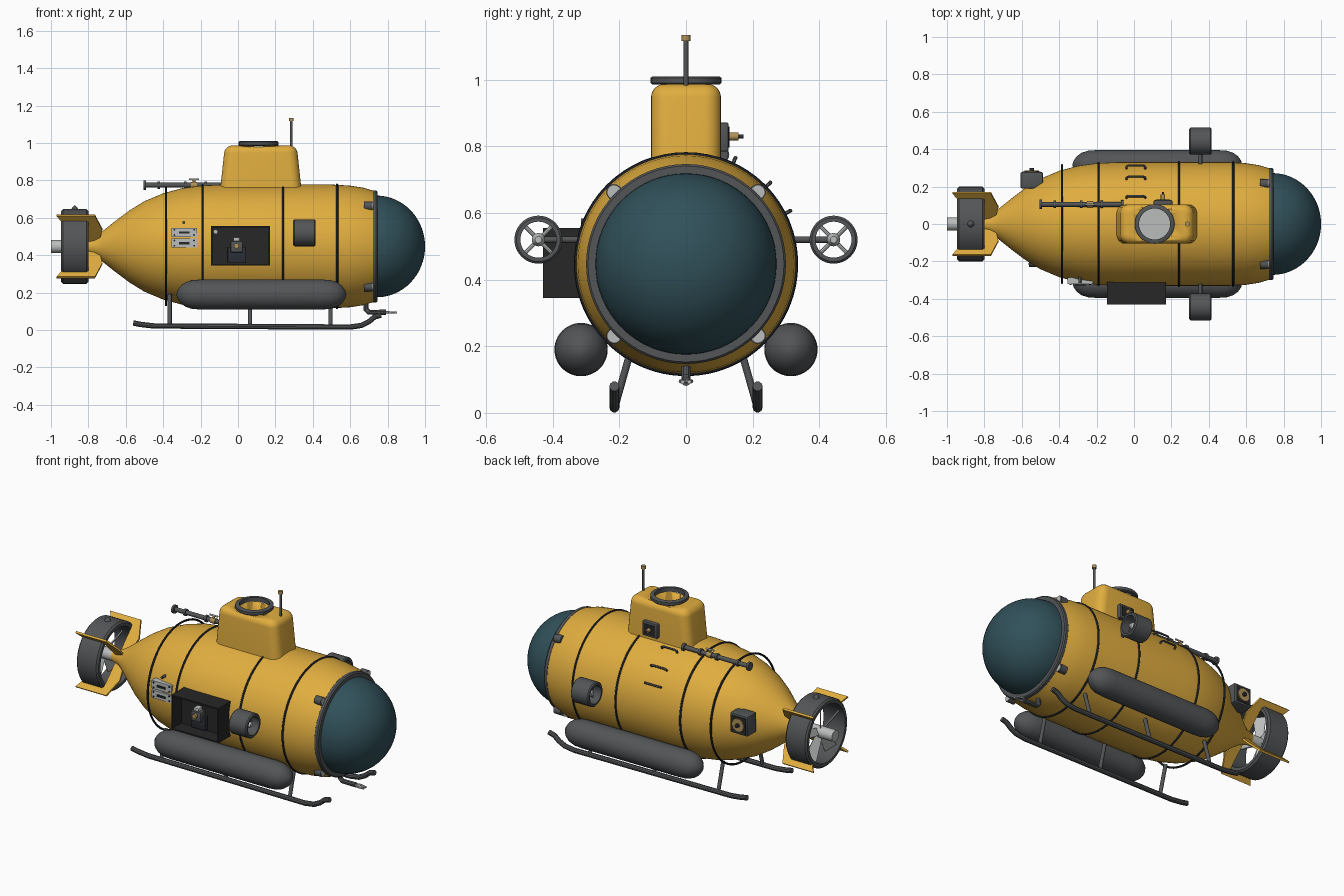
import bpy, bmesh
from math import sin, cos, pi, radians
from mathutils import Vector, Matrix

if "Cube" in bpy.data.objects:
    bpy.data.objects.remove(bpy.data.objects["Cube"])

X, Y, Z = Vector((1, 0, 0)), Vector((0, 1, 0)), Vector((0, 0, 1))
AXIS = 0.447  # height of the hull centre line


def material(name, r, g, b):
    m = bpy.data.materials.new(name)
    m.use_nodes = True
    m.diffuse_color = (r, g, b, 1)
    m.node_tree.nodes["Principled BSDF"].inputs["Base Color"].default_value = (r, g, b, 1)
    return m


yellow = material("yellow paint", 0.75, 0.42, 0.05)
teal = material("teal glass", 0.03, 0.08, 0.1)
grey = material("dark grey metal", 0.085, 0.09, 0.095)
navy = material("navy rubber", 0.025, 0.03, 0.04)
black = material("black box", 0.02, 0.02, 0.02)
light = material("light grey metal", 0.5, 0.51, 0.51)
brass = material("brass", 0.45, 0.29, 0.1)


def finish(name, bm, mat, smooth=True):
    bmesh.ops.remove_doubles(bm, verts=bm.verts, dist=1e-5)
    bmesh.ops.recalc_face_normals(bm, faces=bm.faces)
    mesh = bpy.data.meshes.new(name)
    bm.to_mesh(mesh)
    bm.free()
    return place(name, mesh, mat, smooth)


def place(name, mesh, mat, smooth=True):
    ob = bpy.data.objects.new(name, mesh)
    mesh.materials.clear()
    mesh.materials.append(mat)
    bpy.context.collection.objects.link(ob)
    if smooth:
        bpy.ops.object.select_all(action='DESELECT')
        ob.select_set(True)
        bpy.context.view_layer.objects.active = ob
        bpy.ops.object.shade_smooth_by_angle(angle=radians(35))
    return ob


def lathe(name, profile, mat, origin=(0, 0, 0), axis=X, n=32, closed=False):
    """Turn (distance, radius) points about an axis."""
    bm = bmesh.new()
    rot = axis.to_track_quat('Z', 'Y')
    rings = [[bm.verts.new(Vector(origin) + rot @ Vector((r * cos(2 * pi * i / n), r * sin(2 * pi * i / n), t)))
              for i in range(n)] for t, r in profile]
    pairs = list(zip(rings, rings[1:]))
    if closed:
        pairs.append((rings[-1], rings[0]))
    else:
        for k in (0, -1):
            if profile[k][1] > 0:
                bm.faces.new(rings[k])
    for a, b in pairs:
        for i in range(n):
            j = (i + 1) % n
            bm.faces.new((a[i], a[j], b[j], b[i]))
    bmesh.ops.dissolve_degenerate(bm, dist=1e-6, edges=bm.edges)
    return finish(name, bm, mat)


def rod(name, a, b, r, mat, n=16):
    d = Vector(b) - Vector(a)
    return lathe(name, [(0, r), (d.length, r)], mat, a, d.normalized(), n)


def band(name, x, r, tube, mat, axis=X, origin=None, n=64):
    """Round hoop about an axis."""
    ring = [(tube * cos(a * pi / 5), r + tube * sin(a * pi / 5)) for a in range(10)]
    return lathe(name, ring, mat, origin or (x, 0, AXIS), axis, n, True)


def duct(name, origin, length, r, inner, mat):
    h, c = length / 2, (r - inner) * 0.35
    return lathe(name, [(-h, inner), (-h, r - c), (c - h, r), (h - c, r), (h, r - c), (h, inner)],
                 mat, origin, X, 48, True)


def box(name, lo, hi, mat, bevel=0.0):
    bm = bmesh.new()
    bmesh.ops.create_cube(bm, size=1)
    lo, hi = Vector(lo), Vector(hi)
    for v in bm.verts:
        v.co = (lo + hi) / 2 + v.co * (hi - lo)
    if bevel:
        bmesh.ops.bevel(bm, geom=bm.edges[:], offset=bevel, segments=2, affect='EDGES', profile=0.5)
    return finish(name, bm, mat, bevel > 0)


def tube(name, points, r, mat):
    """Bent pipe through a few points."""
    cu = bpy.data.curves.new(name, 'CURVE')
    cu.dimensions, cu.bevel_depth, cu.bevel_resolution, cu.use_fill_caps = '3D', r, 3, True
    sp = cu.splines.new('POLY')
    sp.points.add(len(points) - 1)
    for p, co in zip(sp.points, points):
        p.co = (*co, 1)
    tmp = bpy.data.objects.new(name, cu)
    mesh = bpy.data.meshes.new_from_object(tmp)
    bpy.data.objects.remove(tmp)
    return place(name, mesh, mat)


def radial(x, deg, r):
    """Point about the hull axis, angle measured from up towards +y."""
    return Vector((x, r * sin(radians(deg)), AXIS + r * cos(radians(deg))))


# Hull, window dome and its frame
lathe("hull", [(-0.84, 0.03), (-0.77, 0.05), (-0.72, 0.085), (-0.66, 0.133), (-0.58, 0.193), (-0.5, 0.242),
               (-0.4, 0.284), (-0.3, 0.311), (-0.2, 0.325), (-0.08, 0.331), (0.5, 0.331), (0.6, 0.325),
               (0.67, 0.314), (0.73, 0.296)], yellow, (0, 0, AXIS), X, 96)
lathe("window_dome", [(0.26 * sin(i * pi / 32), 0.272 * cos(i * pi / 32)) for i in range(17)],
      teal, (0.74, 0, AXIS), X, 64)
lathe("window_frame", [(0.715, 0.265), (0.715, 0.294), (0.722, 0.3), (0.738, 0.3), (0.745, 0.294), (0.745, 0.265)],
      grey, (0, 0, AXIS), X, 64, True)
for x, r in ((-0.385, 0.314), (-0.19, 0.327), (0.24, 0.331), (0.53, 0.33)):
    band("hull_band", x, r, 0.006, navy)
for deg in (45, 135, 225, 315):
    rod("lamp_body", radial(0.675, deg, 0.305), radial(0.72, deg, 0.305), 0.024, grey)
    rod("lamp_lens", radial(0.72, deg, 0.305), radial(0.724, deg, 0.305), 0.02, light)

# Conning tower with an open hatch
bm = bmesh.new()
bmesh.ops.create_cube(bm, size=1)
for v in bm.verts:
    half = 0.192 if v.co.z > 0 else 0.227
    v.co = Vector((0.122 + 2 * half * v.co.x, 0.21 * v.co.y, 0.987 if v.co.z > 0 else 0.66))
upright = [e for e in bm.edges if abs(e.verts[0].co.z - e.verts[1].co.z) > 0.1]
bmesh.ops.bevel(bm, geom=upright, offset=0.05, segments=6, affect='EDGES', profile=0.5)
rim = [e for e in bm.edges if min(v.co.z for v in e.verts) > 0.98]
bmesh.ops.bevel(bm, geom=rim, offset=0.04, segments=6, affect='EDGES', profile=0.5)
tower = finish("conning_tower", bm, yellow)
cutter = rod("hatch_cutter", (0.11, 0, 0.9), (0.11, 0, 1.1), 0.086, yellow, 48)
cutter.hide_render = True
cut = tower.modifiers.new("hatch", 'BOOLEAN')
cut.object, cut.solver = cutter, 'EXACT'
bpy.context.view_layer.objects.active = tower
bpy.ops.object.modifier_apply(modifier=cut.name)
bpy.data.objects.remove(cutter)
lathe("hatch_rim", [(0.985, 0.083), (0.985, 0.1), (0.99, 0.106), (1.006, 0.106), (1.01, 0.1), (1.01, 0.083)],
      grey, (0.11, 0, 0), Z, 48, True)
rod("hatch_floor", (0.11, 0, 0.9), (0.11, 0, 0.905), 0.0855, light, 48)
rod("antenna", (0.285, 0, 0.95), (0.285, 0, 1.12), 0.007, grey)
rod("antenna_cap", (0.285, 0, 1.117), (0.285, 0, 1.135), 0.013, brass)

# Instrument boxes on the left side
box("tower_box", (0.105, 0.095, 0.785), (0.205, 0.128, 0.872), grey, 0.006)
box("tower_box_face", (0.117, 0.126, 0.797), (0.193, 0.131, 0.86), black)
rod("tower_knob", (0.155, 0.128, 0.83), (0.155, 0.158, 0.83), 0.012, brass)
rod("tower_knob_tip", (0.155, 0.15, 0.83), (0.155, 0.172, 0.83), 0.006, navy)
box("tail_box", (-0.607, 0.19, 0.44), (-0.487, 0.278, 0.56), grey, 0.008)
box("tail_box_face", (-0.595, 0.274, 0.452), (-0.499, 0.281, 0.548), black)
rod("tail_dial", (-0.547, 0.278, 0.5), (-0.547, 0.286, 0.5), 0.038, brass, 24)
rod("tail_dial_knob", (-0.547, 0.28, 0.5), (-0.547, 0.3, 0.5), 0.012, navy)

# Climbing rungs
for deg in (25, 46, 63):
    tube("rung", [radial(-0.04, deg, 0.32), radial(-0.04, deg, 0.345), radial(-0.03, deg, 0.352),
                  radial(0.05, deg, 0.352), radial(0.06, deg, 0.345), radial(0.06, deg, 0.32)], 0.006, grey)

# Long spray pipe on the upper deck
rod("deck_pipe", (-0.505, 0.105, 0.775), (-0.06, 0.105, 0.775), 0.013, grey)
for x, r in ((-0.505, 0.025), (-0.43, 0.02), (-0.29, 0.02), (-0.18, 0.02), (-0.07, 0.022)):
    rod("pipe_collar", (x, 0.105, 0.775), (x + 0.014, 0.105, 0.775), r, grey)
rod("pipe_clamp", (-0.25, 0.105, 0.775), (-0.22, 0.105, 0.775), 0.017, brass)
rod("pipe_valve", (-0.235, 0.105, 0.775), (-0.235, 0.105, 0.805), 0.007, brass)
rod("pipe_valve_handle", (-0.262, 0.105, 0.806), (-0.208, 0.105, 0.806), 0.005, light)

# Open equipment box on the right side
for lo, hi in (((-0.145, -0.43, 0.345), (0.17, -0.24, 0.353)), ((-0.145, -0.43, 0.547), (0.17, -0.24, 0.555)),
               ((-0.145, -0.43, 0.353), (-0.137, -0.24, 0.547)), ((0.162, -0.43, 0.353), (0.17, -0.24, 0.547)),
               ((-0.137, -0.345, 0.353), (0.162, -0.335, 0.547))):
    box("equipment_box_wall", lo, hi, black)
box("equipment_mount", (-0.055, -0.37, 0.36), (0.04, -0.345, 0.445), navy, 0.004)
box("equipment_body", (-0.04, -0.395, 0.415), (0.025, -0.345, 0.475), grey, 0.006)
box("equipment_cap", (-0.025, -0.39, 0.475), (0.01, -0.35, 0.495), light, 0.003)
rod("equipment_knob", (-0.008, -0.395, 0.45), (-0.008, -0.41, 0.45), 0.014, brass)
rod("equipment_light", (-0.12, -0.345, 0.525), (-0.12, -0.352, 0.525), 0.01, light)

# Two switch plates behind the box
for z in (0.465, 0.522):
    box("switch_plate", (-0.355, -0.322, z - 0.024), (-0.22, -0.285, z + 0.024), light)
    box("switch_slot", (-0.315, -0.328, z - 0.007), (-0.26, -0.32, z + 0.005), black)
    for x in (-0.34, -0.235):
        for dz in (-0.014, 0.014):
            rod("plate_screw", (x, -0.32, z + dz), (x, -0.326, z + dz), 0.005, navy, 8)
rod("switch_knob", (-0.29, -0.27, 0.575), (-0.29, -0.315, 0.575), 0.008, grey)

# Mirrored parts: side thrusters, floats and skids
float_profile = [(-0.33, 0), (-0.322, 0.025), (-0.305, 0.048), (-0.28, 0.066), (-0.245, 0.077), (-0.2, 0.08)]
float_profile += [(0.25 - t, r) for t, r in reversed(float_profile)]
for s in (1, -1):
    duct("side_thruster", (0.355, s * 0.443, 0.52), 0.12, 0.072, 0.054, grey)
    rod("side_thruster_strut", (0.355, s * 0.3, 0.52), (0.355, s * 0.44, 0.52), 0.01, grey)
    lathe("side_thruster_hub", [(-0.04, 0.012), (-0.03, 0.02), (0.03, 0.02), (0.045, 0.01)], light,
          (0.355, s * 0.443, 0.52), X, 20)
    for k in range(4):
        tip = Vector((0, cos(k * pi / 2 + pi / 4), sin(k * pi / 2 + pi / 4))) * 0.056
        c = Vector((0.34, s * 0.443, 0.52))
        rod("side_thruster_blade", c, c + tip, 0.006, light, 8)
    lathe("float", float_profile, grey, (0, s * 0.315, 0.19), X, 48)
    tube("skid", [(-0.56, s * 0.215, 0.038), (-0.52, s * 0.215, 0.03), (-0.45, s * 0.215, 0.022),
                  (0.6, s * 0.215, 0.016), (0.66, s * 0.215, 0.025), (0.7, s * 0.215, 0.045),
                  (0.73, s * 0.215, 0.07), (0.765, s * 0.215, 0.08)], 0.015, grey)
    for x in (-0.365, 0.065, 0.495):
        rod("skid_strut", (x, s * 0.213, 0.02), (x, s * 0.165, 0.19), 0.011, grey)

# Gripper arm under the nose
tube("gripper_arm", [(0.685, 0, 0.18), (0.685, 0, 0.11), (0.7, 0, 0.095), (0.79, 0, 0.095)], 0.014, grey)
for s in (1, -1):
    tube("gripper_claw", [(0.785, 0, 0.095), (0.805, s * 0.016, 0.095), (0.85, s * 0.01, 0.093)], 0.006, light)

# Tail duct, propeller and fins
duct("tail_duct", (-0.873, 0, AXIS), 0.145, 0.2, 0.172, grey)
lathe("tail_knob", [(0.195, 0.02), (0.21, 0.012), (0.22, 0)], grey, (-0.873, 0, AXIS), Z, 16)
rod("propeller_hub", (-1.0, 0, AXIS), (-0.8, 0, AXIS), 0.034, light, 24)
for k in range(5):
    bm = bmesh.new()
    bmesh.ops.create_cube(bm, size=1)
    for v in bm.verts:
        wide = 0.075 if v.co.z > 0 else 0.04
        v.co = Vector((v.co.x * 0.006, v.co.y * wide, 0.095 + v.co.z * 0.14))
    turn = Matrix.Rotation(k * 2 * pi / 5, 4, 'X') @ Matrix.Rotation(radians(35), 4, 'Z')
    bm.transform(Matrix.Translation((-0.9, 0, AXIS)) @ turn)
    finish("propeller_blade", bm, light, False)
outline = [(-0.97, 0.235), (-0.94, 0.185), (-0.8, 0.185), (-0.8, 0.03), (-0.74, 0.05), (-0.725, 0.13), (-0.765, 0.235)]
for deg in (45, 135, 225, 315):
    bm = bmesh.new()
    side = Vector((0, cos(radians(deg)), -sin(radians(deg)))) * 0.006
    face = bm.faces.new([bm.verts.new(radial(x, deg, r) - side) for x, r in outline])
    ext = bmesh.ops.extrude_face_region(bm, geom=[face])
    bmesh.ops.translate(bm, vec=side * 2, verts=[g for g in ext["geom"] if isinstance(g, bmesh.types.BMVert)])
    finish("tail_fin", bm, yellow, False)
